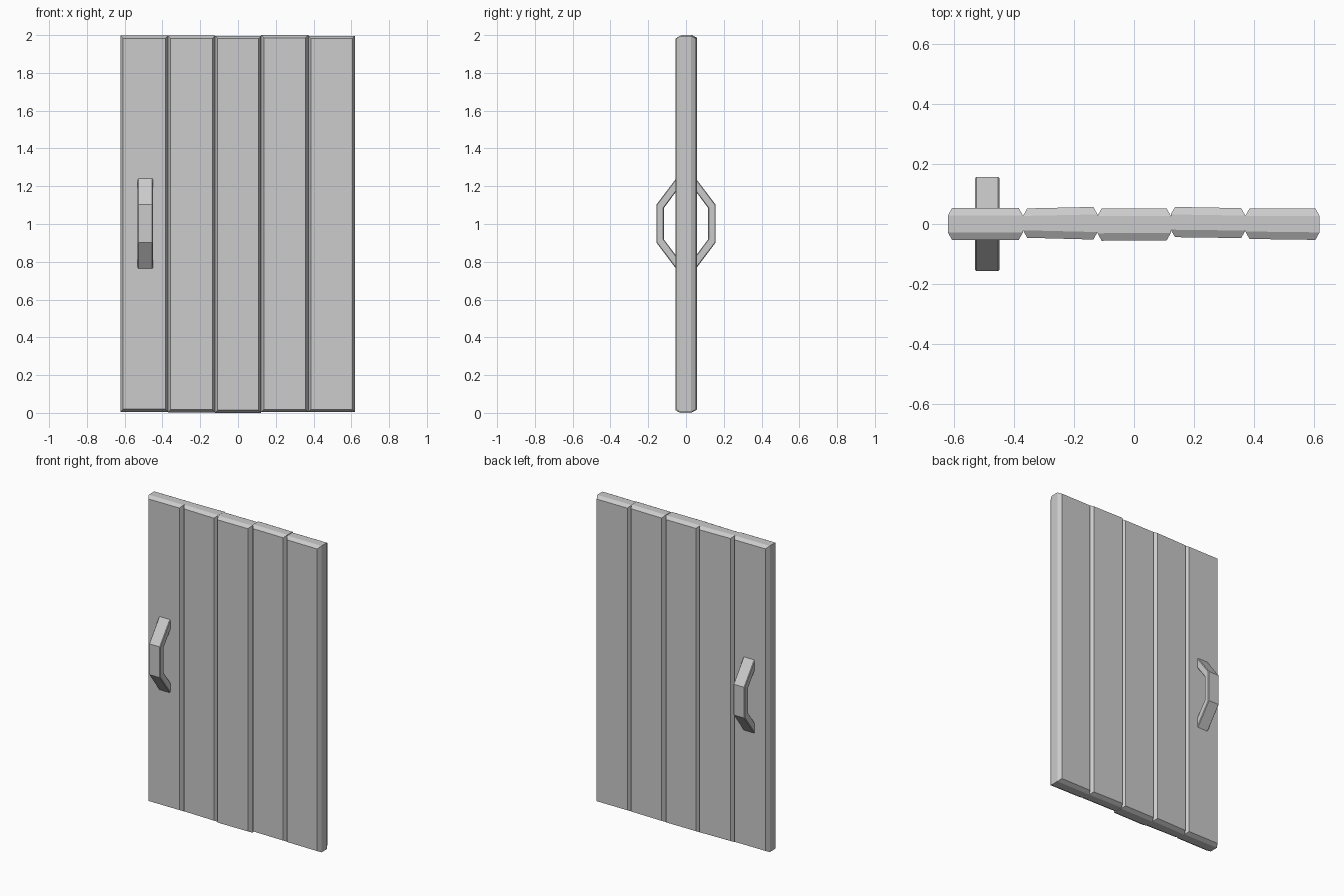
import bpy, bmesh

if "Cube" in bpy.data.objects:
    bpy.data.objects.remove(bpy.data.objects["Cube"])

def finish(bm, name):
    bmesh.ops.recalc_face_normals(bm, faces=bm.faces)
    me = bpy.data.meshes.new(name)
    bm.to_mesh(me)
    bm.free()
    ob = bpy.data.objects.new(name, me)
    bpy.context.collection.objects.link(ob)
    return ob

def loft(name, loops):
    """Skin a stack of equal-length vertex loops and cap both ends."""
    bm = bmesh.new()
    rings = [[bm.verts.new(p) for p in loop] for loop in loops]
    n = len(rings[0])
    for a, b in zip(rings, rings[1:]):
        for i in range(n):
            j = (i + 1) % n
            bm.faces.new((a[i], a[j], b[j], b[i]))
    bm.faces.new(rings[0])
    bm.faces.new(rings[-1][::-1])
    return finish(bm, name)

def rect(x0, x1, z0, z1, y_left, y_right, inset=0.0):
    x0, x1, z0, z1 = x0 + inset, x1 - inset, z0 + inset, z1 - inset
    return [(x0, y_left, z0), (x1, y_right, z0), (x1, y_right, z1), (x0, y_left, z1)]

# Planks: x range, z range, front y (left, right), back y (left, right)
planks = [
    (-0.622, -0.371, 0.006, 1.997, -0.053, -0.053, 0.053, 0.053),
    (-0.371, -0.122, 0.003, 1.997, -0.046, -0.052, 0.052, 0.057),
    (-0.122, 0.123, 0.000, 1.996, -0.056, -0.055, 0.052, 0.052),
    (0.123, 0.372, 0.004, 2.000, -0.044, -0.047, 0.057, 0.053),
    (0.372, 0.620, 0.004, 1.996, -0.050, -0.053, 0.052, 0.052),
]
bevel_x, bevel_y = 0.014, 0.025
for i, (x0, x1, z0, z1, fl, fr, bl, br) in enumerate(planks, 1):
    loft(f"plank_{i}", [
        rect(x0, x1, z0, z1, fl, fr, bevel_x),
        rect(x0, x1, z0, z1, fl + bevel_y, fr + bevel_y),
        rect(x0, x1, z0, z1, bl - bevel_y, br - bevel_y),
        rect(x0, x1, z0, z1, bl, br, bevel_x),
    ])

# Handles: bent bar profile in (y, z offset), one on each face
outer = [(0.035, 0.262), (0.157, 0.10), (0.157, -0.10), (0.035, -0.262)]
inner = [(0.035, -0.193), (0.117, -0.083), (0.117, 0.083), (0.035, 0.193)]
for name, side in (("front_handle", -1), ("back_handle", 1)):
    handle = loft(name, [[(x, side * y, 1.002 + z) for y, z in outer + inner]
                         for x in (-0.531, -0.45)])
    mod = handle.modifiers.new("edge_bevel", 'BEVEL')
    mod.width = 0.004
    mod.segments = 1
    mod.limit_method = 'ANGLE'
    mod.angle_limit = 1.2
